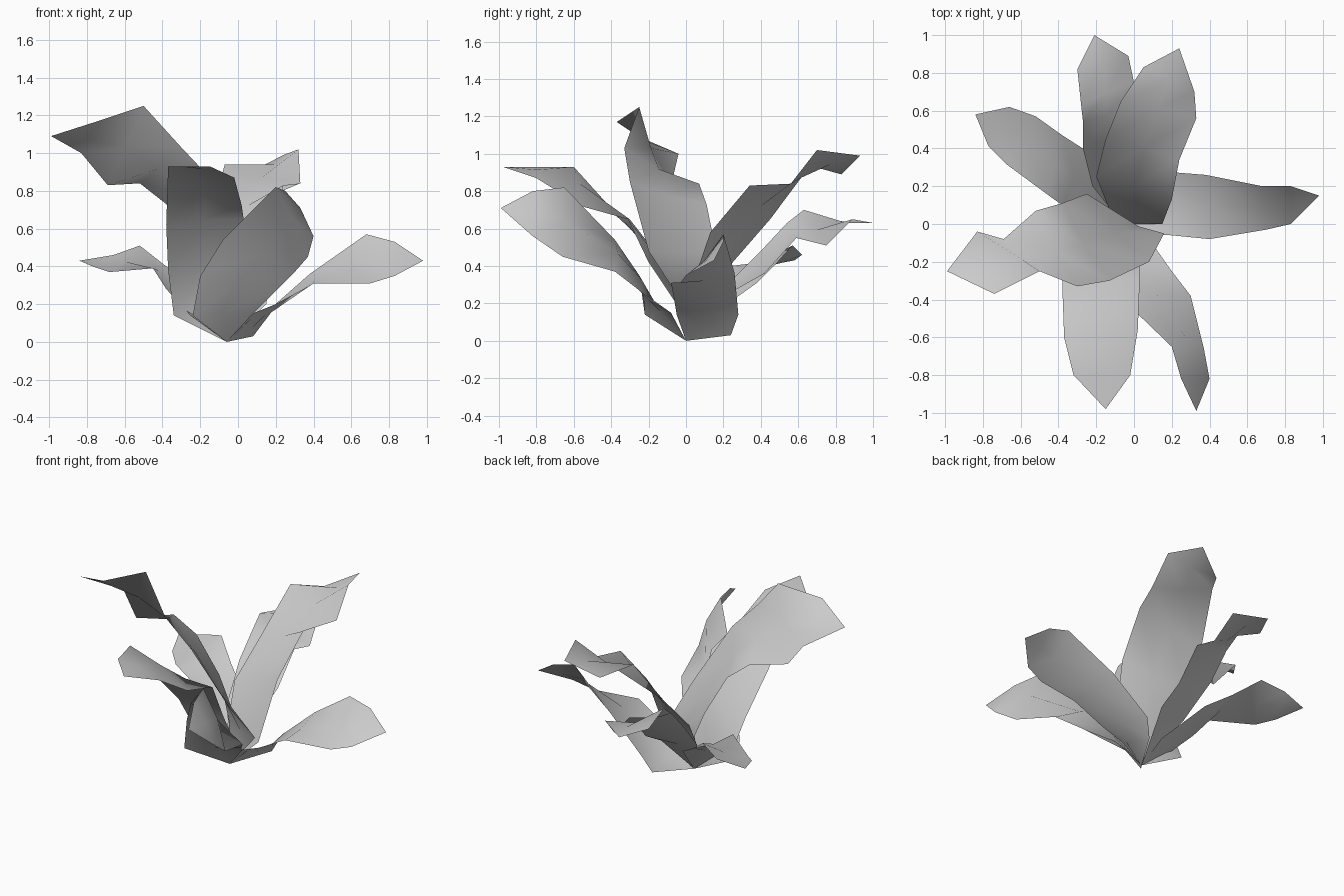
import bpy
import bmesh
from mathutils import Vector

cube = bpy.data.objects.get("Cube")
if cube:
    bpy.data.objects.remove(cube, do_unlink=True)

# One plain grey for the whole plant
grey = bpy.data.materials.new("leaf_grey")
grey.use_nodes = True
colour = (0.6, 0.6, 0.6, 1.0)
grey.diffuse_color = colour
grey.node_tree.nodes["Principled BSDF"].inputs["Base Color"].default_value = colour

ROOT = Vector((-0.06, 0.0, 0.0))
SAG = 0.05  # midrib depth relative to the blade width


def to_metres(points):
    """Outline points are given in hundredths of a unit."""
    return [Vector(point) / 100 for point in points]


def leaf(name, left, right, tip):
    """Blade from the shared root to the tip, with a sunken midrib."""
    left, right = to_metres(left), to_metres(right)
    tip = Vector(tip) / 100
    bm = bmesh.new()
    root_vert = bm.verts.new(ROOT)
    tip_vert = bm.verts.new(tip)

    # Cross rows: left edge, midrib, right edge
    rows = []
    centres = [ROOT] + [(a + b) / 2 for a, b in zip(left, right)] + [tip]
    for index, (a, b) in enumerate(zip(left, right)):
        along = centres[index + 2] - centres[index]
        normal = along.cross(a - b).normalized()
        middle = centres[index + 1] - normal * (a - b).length * SAG
        rows.append([bm.verts.new(p) for p in (a, middle, b)])

    # Strips between rows, closed by fans at both ends
    for side in range(2):
        first, last = rows[0], rows[-1]
        bm.faces.new((root_vert, first[side + 1], first[side]))
        bm.faces.new((last[side], last[side + 1], tip_vert))
        for near, far in zip(rows, rows[1:]):
            bm.faces.new((near[side], near[side + 1], far[side + 1], far[side]))

    for face in bm.faces:
        face.smooth = True
    bm.normal_update()
    mesh = bpy.data.meshes.new(name)
    bm.to_mesh(mesh)
    bm.free()
    mesh.materials.append(grey)
    blade = bpy.data.objects.new(name, mesh)
    bpy.context.collection.objects.link(blade)
    return blade


# Front pair
leaf("front_leaf",
     left=[(-34, 4, 14), (-37, -9, 38), (-38, -32, 62), (-37, -60, 93), (-32, -80, 93)],
     right=[(0, -4, 18), (3, -20, 42), (3, -31, 65), (2, -56, 72), (-2, -80, 87)],
     tip=(-15, -98, 93))
leaf("front_left_leaf",
     left=[(-24, -22, 14), (-20, -25, 35), (-8, -38, 54), (20, -65, 82), (25, -82, 80)],
     right=[(8, -8, 15), (20, -25, 27), (30, -38, 37), (37, -66, 45), (40, -82, 56)],
     tip=(33, -99, 71))

# Low side leaf
leaf("left_leaf",
     left=[(8, 24, 3), (13, 28, 14), (38, 26, 36), (68, 20, 57), (83, 20, 53)],
     right=[(5, -5, 14), (20, -6, 20), (40, -8, 31), (70, -3, 31), (83, 0, 35)],
     tip=(98, 15, 43))

# Back pair
leaf("back_left_leaf",
     left=[(-12, 5, 18), (-20, 25, 42), (-15, 45, 65), (-7, 65, 94), (5, 83, 89)],
     right=[(15, 0, 20), (20, 13, 58), (24, 34, 83), (33, 56, 84), (32, 70, 102)],
     tip=(24, 93, 99))
leaf("back_leaf",
     left=[(-22, 20, 28), (-27, 40, 48), (-27, 54, 63), (-28, 63, 70), (-30, 82, 64)],
     right=[(0, 26, 27), (0, 42, 36), (0, 59, 55), (0, 75, 51), (-3, 89, 65)],
     tip=(-21, 100, 63))

# Right-hand pair, one low and one tall
leaf("back_right_leaf",
     left=[(-25, 0, 14), (-38, 10, 28), (-45, 15, 39), (-68, 32, 37), (-77, 41, 40)],
     right=[(-10, 14, 14), (-24, 38, 31), (-38, 47, 40), (-52, 57, 51), (-66, 62, 46)],
     tip=(-84, 58, 43))
leaf("tall_right_leaf",
     left=[(16, -5, 25), (8, -20, 48), (-13, -30, 85), (-30, -33, 103), (-50, -25, 125),
           (-74, -37, 117)],
     right=[(-10, 5, 25), (-25, 16, 48), (-38, 11, 73), (-52, 7, 84), (-69, -8, 83),
            (-83, -4, 100)],
     tip=(-99, -25, 109))
